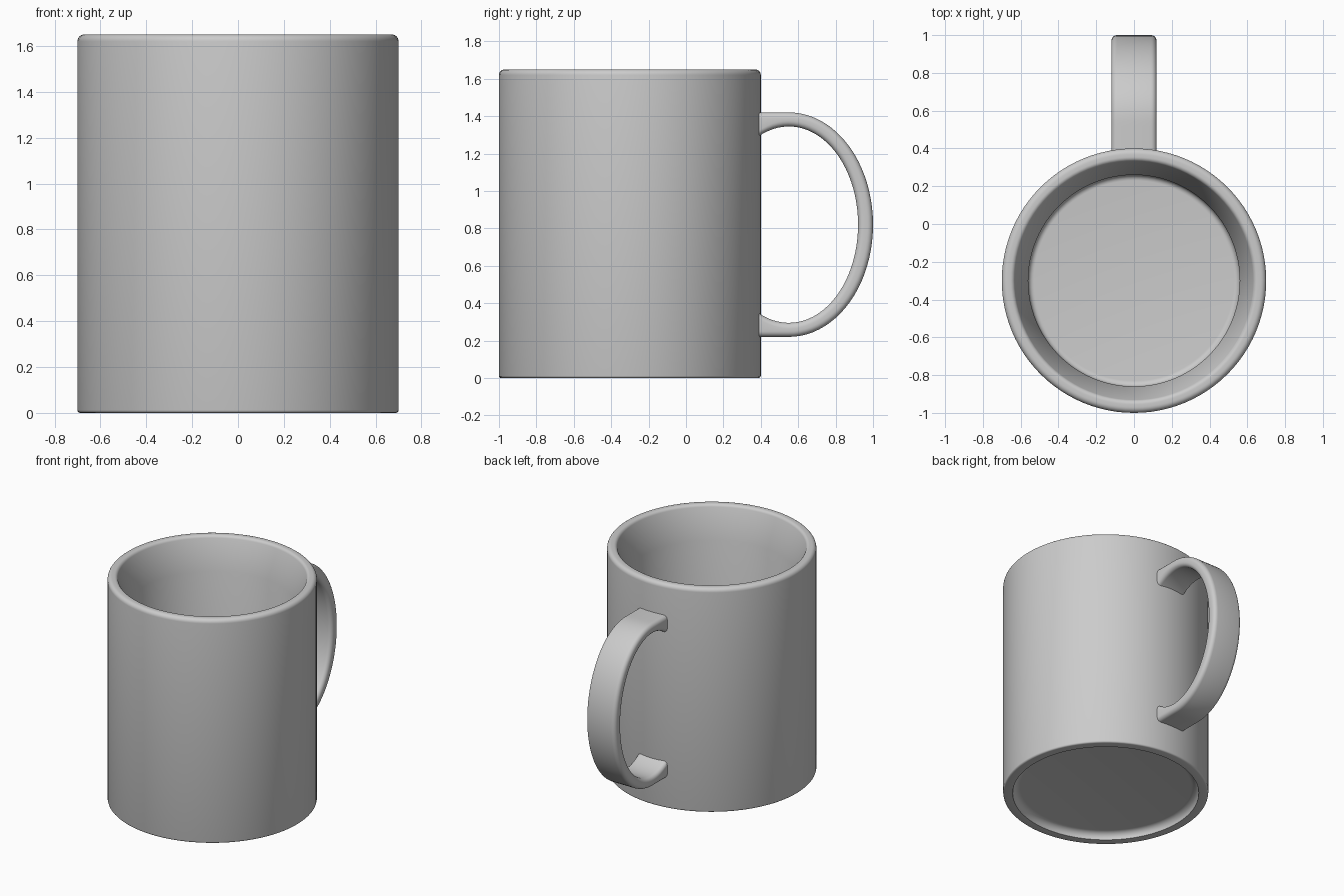
import bpy, bmesh, math

if "Cube" in bpy.data.objects:
    bpy.data.objects.remove(bpy.data.objects["Cube"])

grey = bpy.data.materials.new("grey ceramic")
grey.diffuse_color = (0.6, 0.6, 0.6, 1)
grey.use_nodes = True
grey.node_tree.nodes["Principled BSDF"].inputs["Base Color"].default_value = grey.diffuse_color


def finish(name, bm, angle):
    bmesh.ops.recalc_face_normals(bm, faces=bm.faces)
    mesh = bpy.data.meshes.new(name)
    bm.to_mesh(mesh)
    bm.free()
    mesh.materials.append(grey)
    obj = bpy.data.objects.new(name, mesh)
    bpy.context.collection.objects.link(obj)
    bpy.ops.object.select_all(action='DESELECT')
    bpy.context.view_layer.objects.active = obj
    obj.select_set(True)
    bpy.ops.object.shade_smooth_by_angle(angle=math.radians(angle))
    return obj


def arc(cx, cz, r, start, end, n=6):
    """Points of a circular fillet, angles in degrees."""
    angles = [math.radians(start + (end - start) * i / n) for i in range(n + 1)]
    return [(cx + r * math.cos(a), cz + r * math.sin(a)) for a in angles]


# Mug body: one lathed profile from the recessed underside to the inner floor
profile = [(0, 0.05)]
profile += arc(0.585, 0.0, 0.05, 90, 0)              # recess under the foot
profile += arc(0.688, 0.012, 0.012, -90, 0, 3)       # foot edge
profile += arc(0.67, 1.62, 0.03, 0, 90)              # outer lip
profile += arc(0.655, 1.625, 0.025, 90, 163)         # inner lip
profile += [(0.56, 1.42)]                            # flared mouth
profile += arc(0.53, 0.13, 0.03, 0, -90)             # inner floor fillet
profile += [(0, 0.10)]

bm = bmesh.new()
verts = [bm.verts.new((r, 0, z)) for r, z in profile]
edges = [bm.edges.new(pair) for pair in zip(verts, verts[1:])]
bmesh.ops.spin(bm, geom=verts + edges, cent=(0, 0, 0), axis=(0, 0, 1),
               angle=2 * math.pi, steps=96, use_duplicate=False)
bmesh.ops.remove_doubles(bm, verts=bm.verts, dist=0.0005)
bmesh.ops.translate(bm, verts=bm.verts, vec=(0, -0.3, 0))
finish("mug_body", bm, 35)

# Handle: rounded strap swept along a half ellipse with straight roots
HALF_W, R, MID_Y, MID_Z = 0.12, 0.03, 0.55, 0.82
bm = bmesh.new()
rings = []
STEPS = 56
first = math.asin(-0.19 / 0.37)
for i in range(STEPS + 1):
    a = first + (math.pi - 2 * first) * i / STEPS
    s, c = math.sin(a), math.cos(a)
    inner = (MID_Y + 0.37 * s, MID_Z + 0.525 * c)
    if s < 0:
        outer = (inner[0], MID_Z + math.copysign(0.6, c))
    else:
        outer = (MID_Y + 0.45 * s, MID_Z + 0.6 * c)
    dy, dz = outer[0] - inner[0], outer[1] - inner[1]
    thick = math.hypot(dy, dz)
    section = (arc(HALF_W - R, thick - R, R, 0, 90, 5)
               + arc(R - HALF_W, thick - R, R, 90, 180, 5)
               + arc(R - HALF_W, R, R, 180, 270, 5)
               + arc(HALF_W - R, R, R, 270, 360, 5))
    rings.append([bm.verts.new((x, inner[0] + dy * t / thick, inner[1] + dz * t / thick))
                  for x, t in section])
for r0, r1 in zip(rings, rings[1:]):
    for j in range(len(r0)):
        k = (j + 1) % len(r0)
        bm.faces.new((r0[j], r0[k], r1[k], r1[j]))
bm.faces.new(rings[0])
bm.faces.new(rings[-1])
finish("handle", bm, 40)
